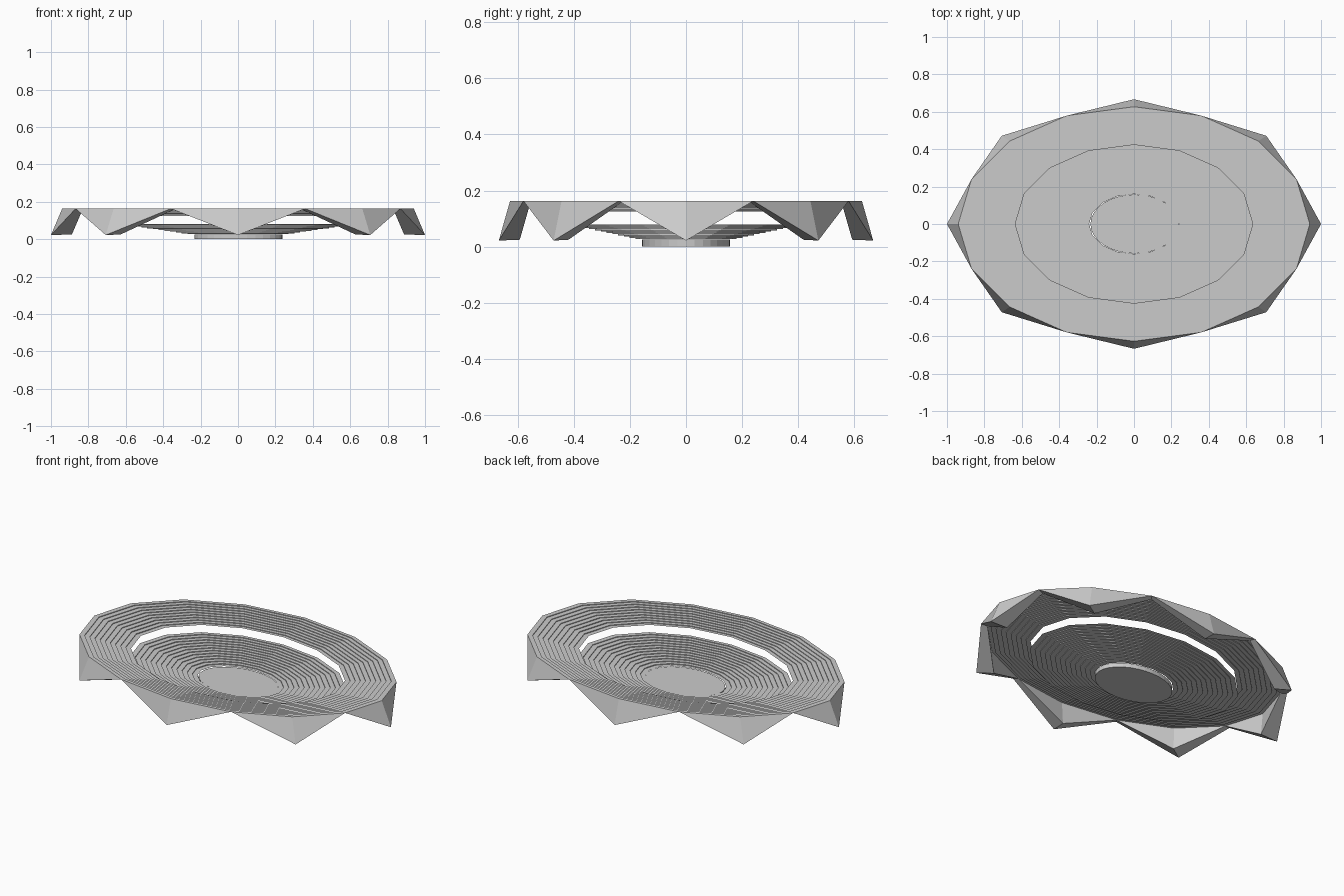
import bpy, math

if "Cube" in bpy.data.objects:
    bpy.data.objects.remove(bpy.data.objects["Cube"])

RATIO = 0.667   # ellipse depth / width
SIDES = 16


def pt(r, i, z, n=SIDES):
    a = 2 * math.pi * i / n
    return (r * math.cos(a), r * RATIO * math.sin(a), z)


def make(name, verts, faces):
    me = bpy.data.meshes.new(name)
    me.from_pydata(verts, [], faces)
    me.update()
    ob = bpy.data.objects.new(name, me)
    bpy.context.collection.objects.link(ob)
    return ob


def stand(name, r0, r1, z0, z1, steps):
    """Stepped elliptical seating: flat treads and vertical risers, going inward."""
    profile = []
    for k in range(steps):
        z = z0 + (z1 - z0) * k / (steps - 1)
        profile.append((r0 + (r1 - r0) * k / steps, z))
        profile.append((r0 + (r1 - r0) * (k + 1) / steps, z))
    verts = [pt(r, i, z) for r, z in profile for i in range(SIDES)]
    faces = []
    for k in range(len(profile) - 1):
        for i in range(SIDES):
            j = (i + 1) % SIDES
            a, b = k * SIDES, (k + 1) * SIDES
            faces.append((a + i, a + j, b + j, b + i))
    return make(name, verts, faces)


# Seating tiers
RIM_R, RIM_Z = 0.94, 0.163
stand("upper_stand", RIM_R, 0.635, RIM_Z, 0.125, 10)
stand("lower_stand", 0.64, 0.24, 0.08, 0.027, 13)

# Pointed facade legs, one under every second rim corner
verts, faces = [], []
for i in range(0, SIDES, 2):
    n = len(verts)
    verts += [pt(RIM_R, i - 1, RIM_Z), pt(RIM_R, i, RIM_Z), pt(RIM_R, i + 1, RIM_Z),
              pt(0.9, i - 1, 0.157), pt(0.9, i, 0.157), pt(0.9, i + 1, 0.157),
              pt(1.0, i, 0.022), pt(0.888, i, 0.025)]
    for f in ((0, 6, 1), (1, 6, 2), (0, 3, 7, 6), (6, 7, 5, 2), (3, 4, 7), (4, 5, 7)):
        faces.append(tuple(n + k for k in f))
make("facade_legs", verts, faces)

# Central field disc
N = 32
verts = [pt(0.236, i, z, N) for z in (0.0, 0.025) for i in range(N)]
verts = [(x + 0.003, y, z) for x, y, z in verts]
faces = [(i, (i + 1) % N, N + (i + 1) % N, N + i) for i in range(N)]
faces += [tuple(reversed(range(N))), tuple(range(N, 2 * N))]
make("field", verts, faces)
